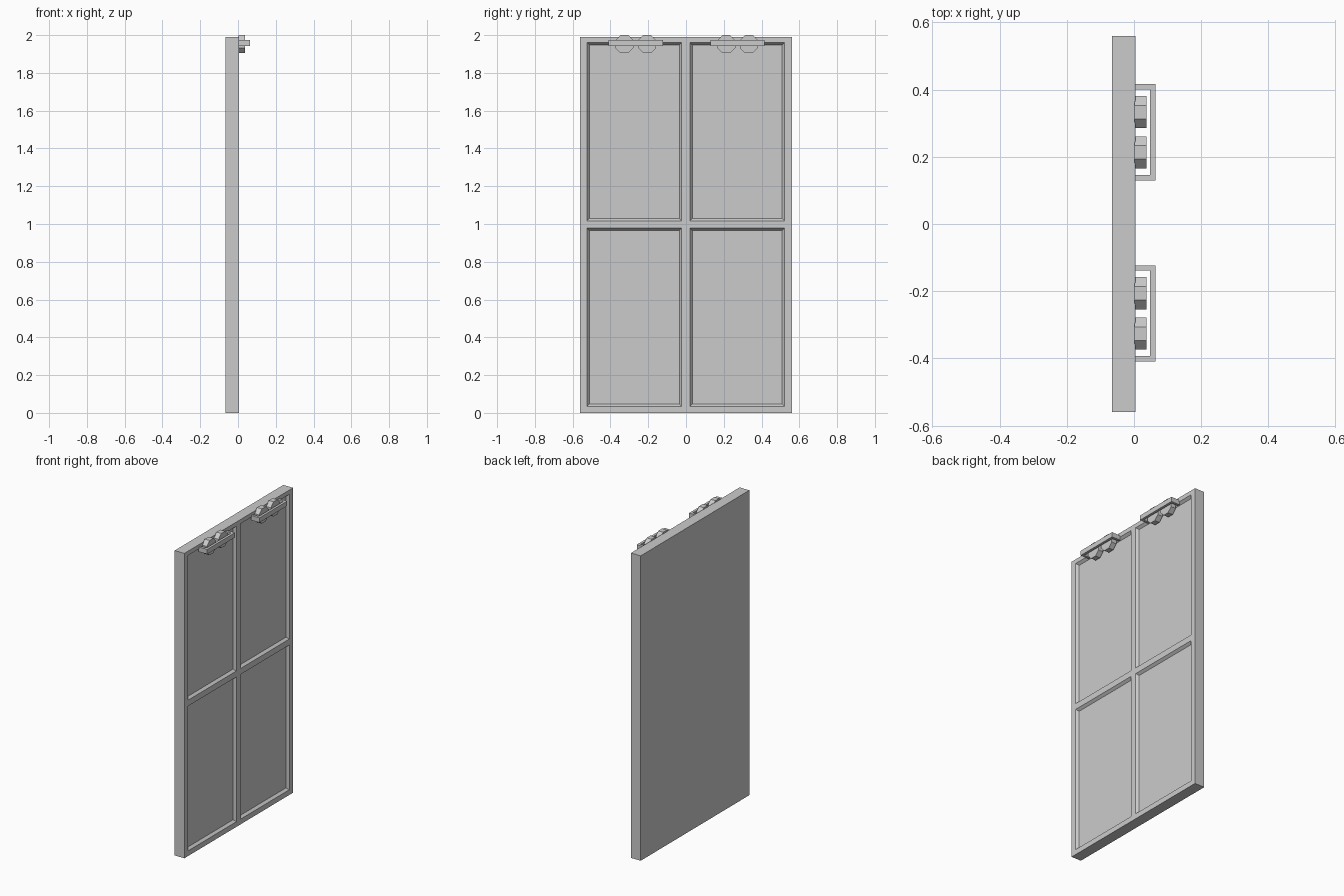
import bpy, bmesh, math
from mathutils import Matrix, Vector

if "Cube" in bpy.data.objects:
    bpy.data.objects.remove(bpy.data.objects["Cube"])

FRONT = 0.005   # x of the panelled face
BACK = -0.065   # x of the plain face


def finish(bm, name):
    bmesh.ops.recalc_face_normals(bm, faces=bm.faces)
    mesh = bpy.data.meshes.new(name)
    bm.to_mesh(mesh)
    bm.free()
    obj = bpy.data.objects.new(name, mesh)
    bpy.context.collection.objects.link(obj)
    return obj


def add_box(bm, lo, hi):
    lo, hi = Vector(lo), Vector(hi)
    size = hi - lo
    m = Matrix.Translation((lo + hi) / 2) @ Matrix.Diagonal((*size, 1))
    bmesh.ops.create_cube(bm, size=1, matrix=m)


def cut(bm, co, no):
    geom = bm.verts[:] + bm.edges[:] + bm.faces[:]
    bmesh.ops.bisect_plane(bm, geom=geom, plane_co=co, plane_no=no)


# Door slab with four recessed, bevelled panels on the +x face
bm = bmesh.new()
add_box(bm, (BACK, -0.56, 0), (FRONT, 0.56, 1.989))
for y in (-0.524, -0.023, 0.021, 0.522):
    cut(bm, (0, y, 0), (0, 1, 0))
for z in (0.034, 0.978, 1.017, 1.961):
    cut(bm, (0, 0, z), (0, 0, 1))
bm.normal_update()
panels = [f for f in bm.faces if f.normal.x > 0.9 and f.calc_area() > 0.3]
bmesh.ops.inset_individual(bm, faces=panels, thickness=0.018, depth=-0.016)
finish(bm, "door_slab")


# Roller: eight-sided wheel lying along x, flat side up
def roller(name, y):
    bm = bmesh.new()
    m = (Matrix.Translation((0.0195, y, 1.952)) @ Matrix.Rotation(math.pi / 2, 4, 'Y')
         @ Matrix.Rotation(math.pi / 8, 4, 'Z'))
    r = 0.048 / math.cos(math.pi / 8)
    bmesh.ops.create_cone(bm, cap_ends=True, segments=8, radius1=r, radius2=r,
                          depth=0.035, matrix=m)
    finish(bm, name)


# Bracket: U-shaped rail guard around two rollers
def bracket(name, yc):
    bm = bmesh.new()
    h, t, x0, x1 = 0.143, 0.016, FRONT - 0.002, 0.064
    outline = [(x0, -h), (x1, -h), (x1, h), (x0, h),
               (x0, h - t), (x1 - t, h - t), (x1 - t, t - h), (x0, t - h)]
    face = bm.faces.new([bm.verts.new((x, yc + y, 1.942)) for x, y in outline])
    ext = bmesh.ops.extrude_face_region(bm, geom=[face], use_keep_orig=True)
    top = [v for v in ext["geom"] if isinstance(v, bmesh.types.BMVert)]
    bmesh.ops.translate(bm, verts=top, vec=(0, 0, 0.031))
    finish(bm, name)


for side, yc in (("left", -0.266), ("right", 0.273)):
    bracket(f"bracket_{side}", yc)
    roller(f"roller_{side}_a", yc - 0.06)
    roller(f"roller_{side}_b", yc + 0.06)
